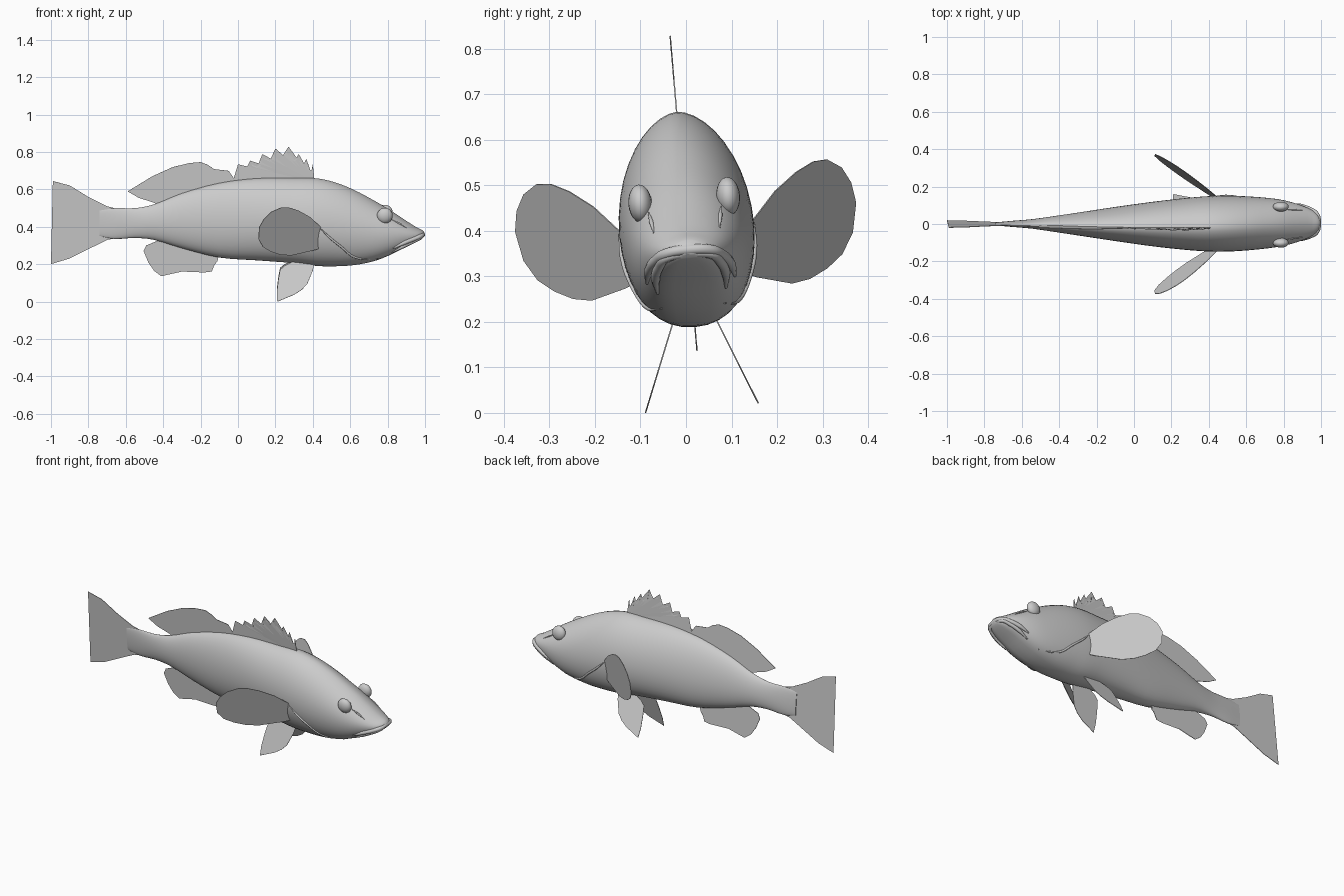
import bpy, bmesh
from math import sin, cos, radians, pi
from mathutils import Matrix, Vector

cube = bpy.data.objects.get("Cube")
if cube:
    bpy.data.objects.remove(cube)

grey = bpy.data.materials.new("plain_grey")
grey.use_nodes = True
colour = (0.6, 0.6, 0.6, 1)
grey.diffuse_color = colour
grey.node_tree.nodes["Principled BSDF"].inputs["Base Color"].default_value = colour
parts = []


def activate(obj):
    bpy.ops.object.select_all(action='DESELECT')
    obj.select_set(True)
    bpy.context.view_layer.objects.active = obj


def finish(bm, name, smooth=True):
    bmesh.ops.recalc_face_normals(bm, faces=bm.faces)
    mesh = bpy.data.meshes.new(name)
    bm.to_mesh(mesh)
    bm.free()
    obj = bpy.data.objects.new(name, mesh)
    bpy.context.collection.objects.link(obj)
    mesh.materials.append(grey)
    parts.append(obj)
    if smooth:
        activate(obj)
        bpy.ops.object.shade_smooth_by_angle(angle=radians(40))
    return obj


# Body stations: position, top height, bottom height, half width
stations = [
    (-.74, .49, .35, .006), (-.66, .5, .335, .014), (-.55, .5, .34, .024),
    (-.45, .52, .33, .038), (-.3, .58, .285, .06), (-.1, .635, .235, .09),
    (.1, .66, .22, .118), (.3, .662, .205, .14), (.42, .66, .19, .148),
    (.52, .638, .188, .148), (.62, .598, .195, .143), (.72, .545, .215, .134),
    (.8, .498, .245, .122), (.88, .445, .285, .1), (.95, .4, .318, .07),
    (.985, .382, .338, .04), (.996, .37, .35, .015)]


def profile(x):
    """Smooth interpolation of the body stations."""
    last = len(stations) - 1
    i = max([k for k in range(last) if stations[k][0] <= x], default=0)
    a, b = stations[i], stations[i + 1]
    before, after = stations[max(i - 1, 0)], stations[min(i + 2, last)]
    step = b[0] - a[0]
    t = (x - a[0]) / step
    result = []
    for k in (1, 2, 3):
        m = (b[k] - before[k]) / (b[0] - before[0]) * step
        n = (after[k] - a[k]) / (after[0] - a[0]) * step
        d = b[k] - a[k]
        result.append(a[k] + m * t + (3 * d - 2 * m - n) * t * t + (m + n - 2 * d) * t ** 3)
    return result


def skin(x, angle, side=1):
    """Point on the body skin; angle is measured up from the flank."""
    top, bottom, width = profile(x)
    middle = bottom + (top - bottom) * .46
    s, c = sin(angle), cos(angle)
    head = min(max((x - .5) / .4, 0), 1)
    power = 1.15 if s > 0 else .9 - .4 * head
    y = width * abs(c) ** power * (1 if c >= 0 else -1)
    z = middle + s * (top - middle if s > 0 else middle - bottom)
    return Vector((x, y * side, z))


def make_body():
    bm = bmesh.new()
    xs = []
    for a, b in zip(stations, stations[1:]):
        xs += [a[0] + (b[0] - a[0]) * k / 3 for k in range(3)]
    xs.append(stations[-1][0])
    count = 40
    rings = [[bm.verts.new(skin(x, 2 * pi * k / count)) for k in range(count)] for x in xs]
    for r, q in zip(rings, rings[1:]):
        for k in range(count):
            n = (k + 1) % count
            bm.faces.new((r[k], r[n], q[n], q[k]))
    bm.faces.new(rings[0])
    bm.faces.new(rings[-1])
    finish(bm, "body")


def fin(name, outline, place=lambda x, z: (x, 0, z)):
    """Thin sheet cut to an outline and placed in space."""
    bm = bmesh.new()
    face = bm.faces.new([bm.verts.new(place(*p)) for p in outline])
    bmesh.ops.triangulate(bm, faces=[face])
    obj = finish(bm, name, False)
    sheet = obj.modifiers.new("thickness", 'SOLIDIFY')
    sheet.thickness = .003
    sheet.offset = 0


def tube(name, points, radius):
    """Smooth tapered ridge along a path."""
    data = bpy.data.curves.new(name, 'CURVE')
    data.dimensions = '3D'
    data.bevel_depth = radius
    data.bevel_resolution = 2
    data.use_fill_caps = True
    data.resolution_u = 6
    line = data.splines.new('BEZIER')
    line.bezier_points.add(len(points) - 1)
    for i, (bp, p) in enumerate(zip(line.bezier_points, points)):
        bp.co = p
        bp.handle_left_type = bp.handle_right_type = 'AUTO'
        bp.radius = .3 if i in (0, len(points) - 1) else 1
    obj = bpy.data.objects.new(name, data)
    bpy.context.collection.objects.link(obj)
    data.materials.append(grey)
    activate(obj)
    bpy.ops.object.convert(target='MESH')
    obj = bpy.context.object
    bpy.ops.object.shade_smooth_by_angle(angle=radians(50))
    parts.append(obj)


def ball(name, centre, size):
    bm = bmesh.new()
    bmesh.ops.create_uvsphere(bm, u_segments=20, v_segments=12, radius=1)
    bmesh.ops.transform(bm, verts=bm.verts, matrix=Matrix.Translation(centre) @ Matrix.Diagonal((*size, 1)))
    finish(bm, name)


make_body()

# Tail fin with a shallow hollow rear edge
fin("tail_fin", [(-.62, .49), (-.7, .51), (-.8, .56), (-.9, .622), (-.99, .645), (-.975, .54),
                 (-.97, .43), (-.98, .3), (-1, .2), (-.9, .23), (-.8, .28), (-.7, .33), (-.62, .345)])

# Spiny front back fin: each spine falls steeply to the membrane behind it
tips = [(.4, .735), (.365, .765), (.325, .79), (.27, .83), (.2, .82), (.13, .79), (.065, .755), (0, .735)]
spines = [(.41, .64)]
for (x, z), (nx, nz) in zip(tips, tips[1:] + [(-.05, .7)]):
    gap = nx - x
    low = min(z, nz) - .035
    spines += [(x, z), (x + gap * .15, low + .008), (x + gap * .45, low - .004), (x + gap * .85, low + .008)]
fin("spiny_back_fin", spines + [(-.05, .7), (-.08, .6)])

# Soft rear back fin and belly fin
fin("soft_back_fin", [(-.04, .6), (-.05, .7), (-.13, .71), (-.16, .732), (-.2, .747), (-.26, .742),
                      (-.35, .72), (-.46, .67), (-.59, .59), (-.53, .555), (-.45, .53), (-.4, .5)])
fin("rear_belly_fin", [(-.1, .26), (-.11, .215), (-.13, .19), (-.14, .16), (-.155, .18), (-.18, .155),
                       (-.21, .178), (-.3, .16), (-.41, .135), (-.45, .165), (-.48, .21), (-.505, .27),
                       (-.49, .3), (-.43, .325), (-.4, .35)])

for side, label in ((1, "left"), (-1, "right")):
    # Side fin, swept back and outward
    fin(label + "_side_fin",
        [(.12, .39), (.15, .415), (.2, .47), (.25, .508), (.29, .528), (.32, .53), (.35, .51), (.368, .475),
         (.375, .43), (.362, .365), (.335, .32), (.3, .292), (.26, .272), (.22, .265), (.145, .285), (.11, .3)],
        lambda y, z: (.43 - (y - .15) * 1.47 + (z - .39) * .35, y * side, z))
    # Belly fin, splayed outward
    fin(label + "_belly_fin",
        [(.41, .22), (.4, .17), (.37, .1), (.34, .07), (.3, .045), (.21, .009), (.208, .06),
         (.215, .12), (.225, .175), (.25, .195), (.3, .22)],
        lambda x, z: (x, (.05 + (.195 - z) * .4) * side, z))
    # Eye with a low lid ridge in front
    ball(label + "_eye", (.785, .097 * side, .468), (.042, .026, .042))
    tube(label + "_nostril_ridge",
         [skin(x, radians(a), side) for x, a in ((.82, 44), (.86, 42), (.9, 36))], .005)
    # Edge of the gill cover
    tube(label + "_gill_edge",
         [skin(x, radians(a), side) for x, a in ((.44, 0), (.49, -12), (.55, -25), (.63, -48), (.75, -68))], .006)

# Lips wrap round the snout
for name, drop, back, radius in (("upper_lip", 0, 0, .012), ("lower_lip", 20, .006, .011)):
    path = [(.83, -42), (.89, -32), (.945, -20), (.978, -8)]
    half = [(x - back, radians(a - drop)) for x, a in path]
    front = skin(.988 - back, -radians(drop))
    front.y = 0
    tube(name, [skin(*p, -1) for p in half] + [front] + [skin(*p) for p in reversed(half)], radius)

# The whole fish leans slightly to one side
pivot = Vector((0, 0, .42))
lean = Matrix.Translation(pivot) @ Matrix.Rotation(.085, 4, 'X') @ Matrix.Translation(-pivot)
for obj in parts:
    obj.matrix_world = lean @ obj.matrix_world
